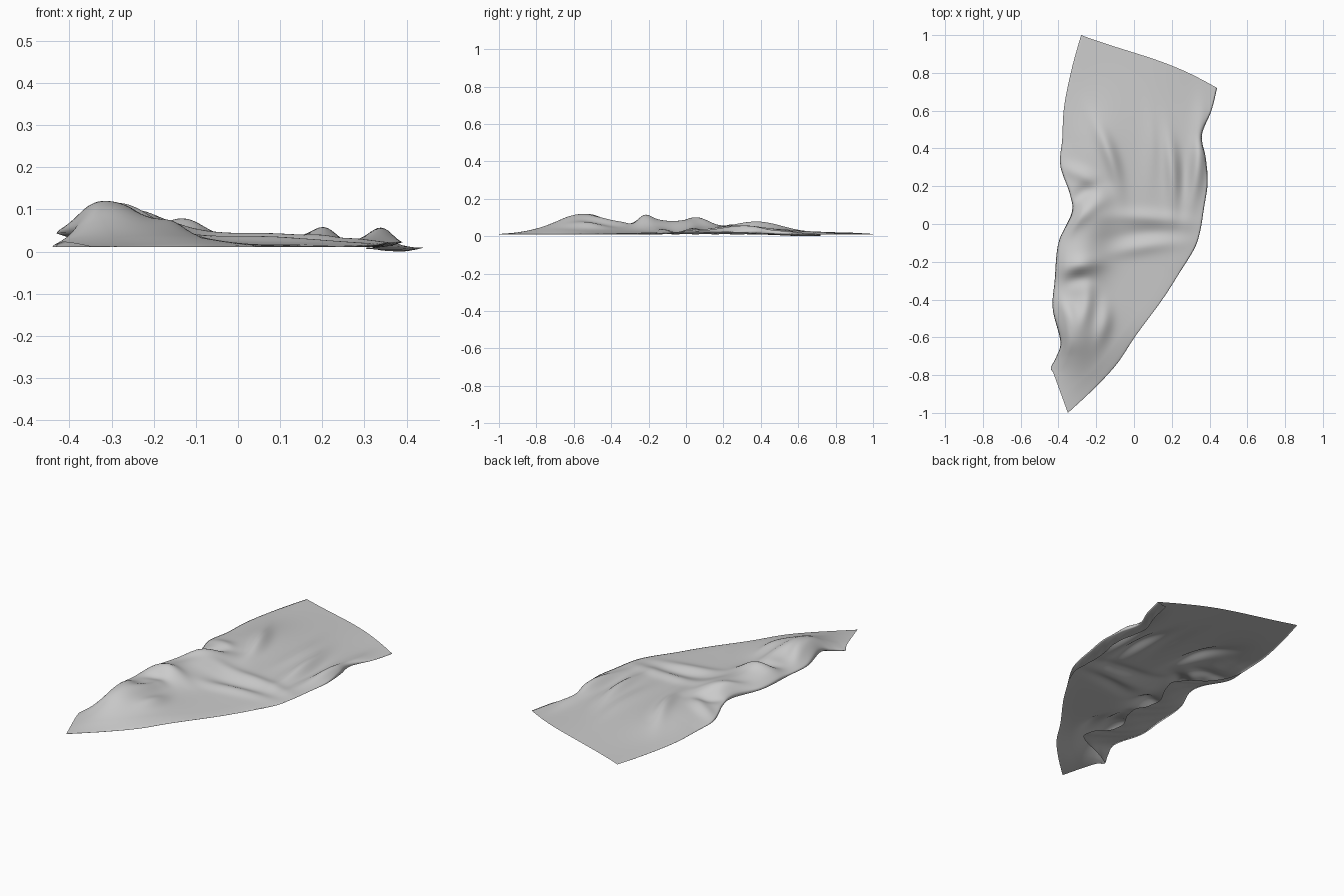
import bpy, bmesh, math

if "Cube" in bpy.data.objects:
    bpy.data.objects.remove(bpy.data.objects["Cube"])

# Control rows down the cloth: left x, left y, right x, right y, left tuck, right tuck
ROWS = [
    (-.28, 1, .44, .72, 0, .05), (-.33, .82, .41, .6, 0, .06),
    (-.37, .62, .36, .47, 0, .05), (-.38, .45, .38, .35, 0, .06),
    (-.39, .31, .39, .22, .05, .07), (-.34, .16, .37, .08, .15, .06),
    (-.33, .06, .35, -.04, .14, .05), (-.4, -.1, .32, -.13, .18, .02),
    (-.42, -.3, .24, -.26, .2, 0), (-.43, -.45, .15, -.4, .2, 0),
    (-.39, -.62, .01, -.59, .2, 0), (-.41, -.7, -.09, -.74, .08, 0),
    (-.44, -.76, -.21, -.87, 0, 0), (-.43, -.78, -.35, -1, 0, 0),
]

# Broad swells: centre x, centre y, half length, height, width
SWELLS = [
    (-.3, -.57, .19, .08, .12), (-.29, -.22, .14, .06, .12), (-.23, .02, .16, .05, .12),
    (-.2, .38, .24, .03, .13), (.04, .3, .55, .02, .28), (-.14, -.55, .25, .02, .13),
    (-.34, -.77, .17, .01, .1),
]

# Narrow creases: start x, start y, end x, end y, height
CREASES = [
    (-.19, .52, -.08, .2, .03), (-.38, .3, -.18, .2, .015), (-.34, .1, -.19, .21, -.02),
    (-.37, -.05, -.18, .12, .02), (-.38, -.24, -.17, -.21, .02), (-.36, -.31, -.22, -.29, -.02),
    (-.24, -.32, -.28, -.54, .02), (-.38, -.4, -.33, -.56, .02), (-.15, -.42, -.18, -.62, .02),
    (.18, .48, .21, .1, .03), (.25, .42, .25, .1, -.01), (.36, .55, .32, .16, .04),
    (-.14, .04, .28, .01, .014), (-.12, -.07, .22, -.05, -.01), (-.14, -.16, .22, -.1, .013),
    (.08, .6, .09, .24, .01),
]
CREASE_WIDTH = .04
CREASE_BEND = .01


def spline(rows, t):
    """Smooth interpolation through the control rows."""
    i = min(int(t), len(rows) - 2)
    f = t - i
    a, b, c, d = (rows[max(0, min(len(rows) - 1, i + k))] for k in (-1, 0, 1, 2))
    return [q + .5 * f * (r - p + f * (2*p - 5*q + 4*r - s + f * (3*(q - r) + s - p)))
            for p, q, r, s in zip(a, b, c, d)]


def folds(x, y):
    """Swells plus curved creases that taper away at both ends."""
    total = 0
    for cx, cy, half, high, wide in SWELLS:
        total += high * math.exp(-((x - cx) / wide) ** 2 - ((y - cy) / half) ** 2)
    for ax, ay, bx, by, high in CREASES:
        dx, dy = bx - ax, by - ay
        span = math.hypot(dx, dy)
        along = 2 * ((x - ax) * dx + (y - ay) * dy) / span ** 2 - 1
        if abs(along) < 3:
            bow = CREASE_BEND * (1 - along ** 2)
            across = ((y - ay) * dx - (x - ax) * dy) / span - bow
            total += high * math.exp(-along ** 2 - (across / CREASE_WIDTH) ** 2)
    return total


def edge_height(tuck):
    return .013 + .16 * max(0, tuck)


def rounded(distance, reach):
    t = min(1, distance / reach)
    return math.sqrt(max(0, 1 - (1 - t) ** 2))


def tuck_points(x, y, tuck, side, steps):
    """Part of the cloth folded back underneath, from the rim inward."""
    tuck = max(0, tuck)
    rim = edge_height(tuck)
    wave = 1 + .12 * math.sin(y * 19)
    points = []
    for k in range(1, steps + 1):
        s = k / steps
        ripple = tuck * .03 * s * math.sin(y * 30 + s * 5) ** 2
        z = .012 + (rim - .012) * (1 - s) ** 2 + ripple
        points.append((x + side * tuck * wave * s, y, z))
    return points


def cross_section(t, columns, steps):
    lx, ly, rx, ry, left, right = spline(ROWS, t)
    length = math.hypot(rx - lx, ry - ly)
    top = []
    for k in range(columns + 1):
        u = k / columns
        x = lx + (rx - lx) * u
        y = ly + (ry - ly) * u + .025 * math.sin(math.pi * u ** 1.6) * max(0, 1 - t)
        rise = rounded(u * length, .06) * rounded((1 - u) * length, .09)
        rim = edge_height(left) * (1 - u) ** 4 + edge_height(right) * u ** 4
        base = .014 * (1 - (1 - u) ** 4 - u ** 4)
        top.append((x, y, rim + base + folds(x, y) * rise))
    return (tuck_points(lx, ly, left, 1, steps)[::-1] + top
            + tuck_points(rx, ry, right, -1, steps))


# Cloth sheet with its tucked sides
bm = bmesh.new()
LENGTHWISE, COLUMNS, STEPS = 156, 84, 8
grid = []
for j in range(LENGTHWISE + 1):
    t = j / LENGTHWISE * (len(ROWS) - 1)
    grid.append([bm.verts.new(p) for p in cross_section(t, COLUMNS, STEPS)])
for upper, lower in zip(grid, grid[1:]):
    for k in range(len(upper) - 1):
        bm.faces.new((upper[k], lower[k], lower[k + 1], upper[k + 1]))
bmesh.ops.remove_doubles(bm, verts=bm.verts, dist=.0003)

# Back left corner sags to the ground
for v in bm.verts:
    v.co.z -= .011 * math.exp(-((v.co.x - .42) ** 2 + (v.co.y - .66) ** 2) / .05)
floor = min(v.co.z for v in bm.verts)
for v in bm.verts:
    v.co.z -= floor

mesh = bpy.data.meshes.new("draped_cloth")
bm.to_mesh(mesh)
bm.free()
cloth = bpy.data.objects.new("draped_cloth", mesh)
bpy.context.collection.objects.link(cloth)

# Plain grey fabric
fabric = bpy.data.materials.new("grey_fabric")
fabric.use_nodes = True
color = (.6, .6, .6, 1)
fabric.diffuse_color = color
fabric.node_tree.nodes["Principled BSDF"].inputs["Base Color"].default_value = color
mesh.materials.append(fabric)

bpy.context.view_layer.objects.active = cloth
cloth.select_set(True)
bpy.ops.object.shade_smooth()
